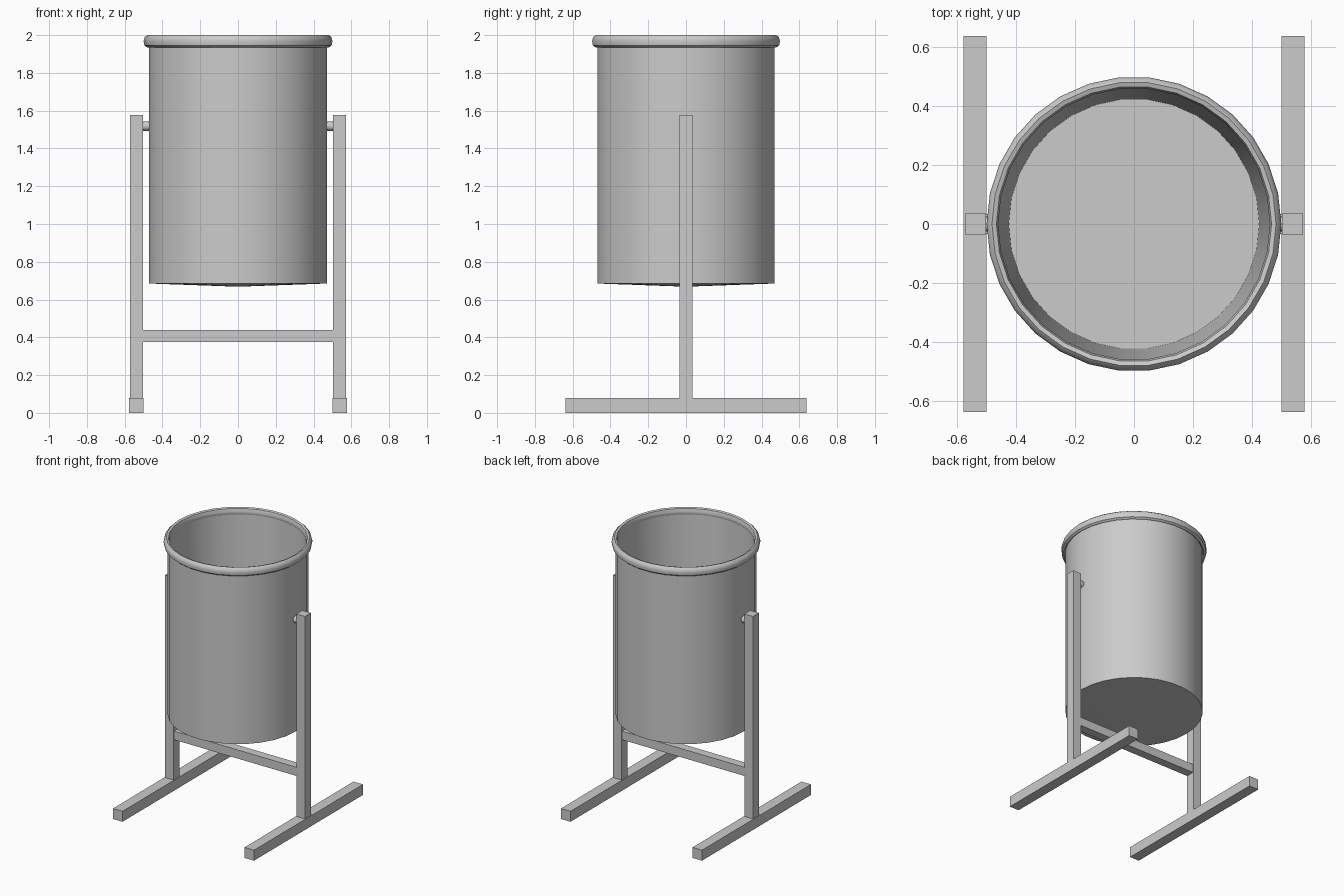
import bpy, bmesh, math

if "Cube" in bpy.data.objects:
    bpy.data.objects.remove(bpy.data.objects["Cube"])

SEGS = 30


def finish(name, bm):
    bmesh.ops.remove_doubles(bm, verts=bm.verts, dist=1e-5)
    bmesh.ops.recalc_face_normals(bm, faces=bm.faces)
    mesh = bpy.data.meshes.new(name)
    bm.to_mesh(mesh)
    bm.free()
    obj = bpy.data.objects.new(name, mesh)
    bpy.context.collection.objects.link(obj)
    return obj


def smooth(obj, angle=30):
    bpy.ops.object.select_all(action='DESELECT')
    obj.select_set(True)
    bpy.context.view_layer.objects.active = obj
    bpy.ops.object.shade_smooth_by_angle(angle=math.radians(angle))


def lathe(name, profile, closed=False):
    bm = bmesh.new()
    vs = [bm.verts.new((r, 0, z)) for r, z in profile]
    pairs = list(zip(vs, vs[1:])) + ([(vs[-1], vs[0])] if closed else [])
    edges = [bm.edges.new(p) for p in pairs]
    bmesh.ops.spin(bm, geom=vs + edges, cent=(0, 0, 0), axis=(0, 0, 1),
                   angle=2 * math.pi, steps=SEGS, use_duplicate=False)
    obj = finish(name, bm)
    smooth(obj, 40)
    return obj


def box(name, lo, hi):
    bm = bmesh.new()
    bmesh.ops.create_cube(bm, size=1)
    for v in bm.verts:
        v.co = [(a + b) / 2 + c * (b - a) for a, b, c in zip(lo, hi, v.co)]
    return finish(name, bm)


# Bucket: shallow cone underside, straight outer wall, tapered inner wall, floor
lathe("bucket", [(0, 0.668), (0.472, 0.685), (0.472, 1.96),
                 (0.462, 1.96), (0.425, 0.71), (0, 0.71)])

# Rolled rim
lathe("rim", [(0.468, 1.945), (0.482, 1.935), (0.496, 1.946), (0.5, 1.968),
              (0.495, 1.988), (0.482, 2.0), (0.467, 1.995), (0.461, 1.975),
              (0.461, 1.955)], closed=True)

# Stand: foot, post and pivot pin on each side
for side, s in (("left", -1), ("right", 1)):
    def span(a, b):
        return sorted((s * a, s * b))

    x0, x1 = span(0.5, 0.578)
    box(side + "_foot", (x0, -0.638, 0), (x1, 0.638, 0.078))
    x0, x1 = span(0.503, 0.573)
    box(side + "_post", (x0, -0.035, 0.078), (x1, 0.035, 1.578))

    bm = bmesh.new()
    bmesh.ops.create_cone(bm, cap_ends=True, segments=16, radius1=0.025,
                          radius2=0.025, depth=0.05)
    pin = finish(side + "_pivot_pin", bm)
    pin.rotation_euler = (0, math.pi / 2, 0)
    pin.location = (s * 0.487, 0, 1.518)
    smooth(pin)

# Crossbar joining the posts
box("crossbar", (-0.503, -0.032, 0.376), (0.503, 0.032, 0.44))
